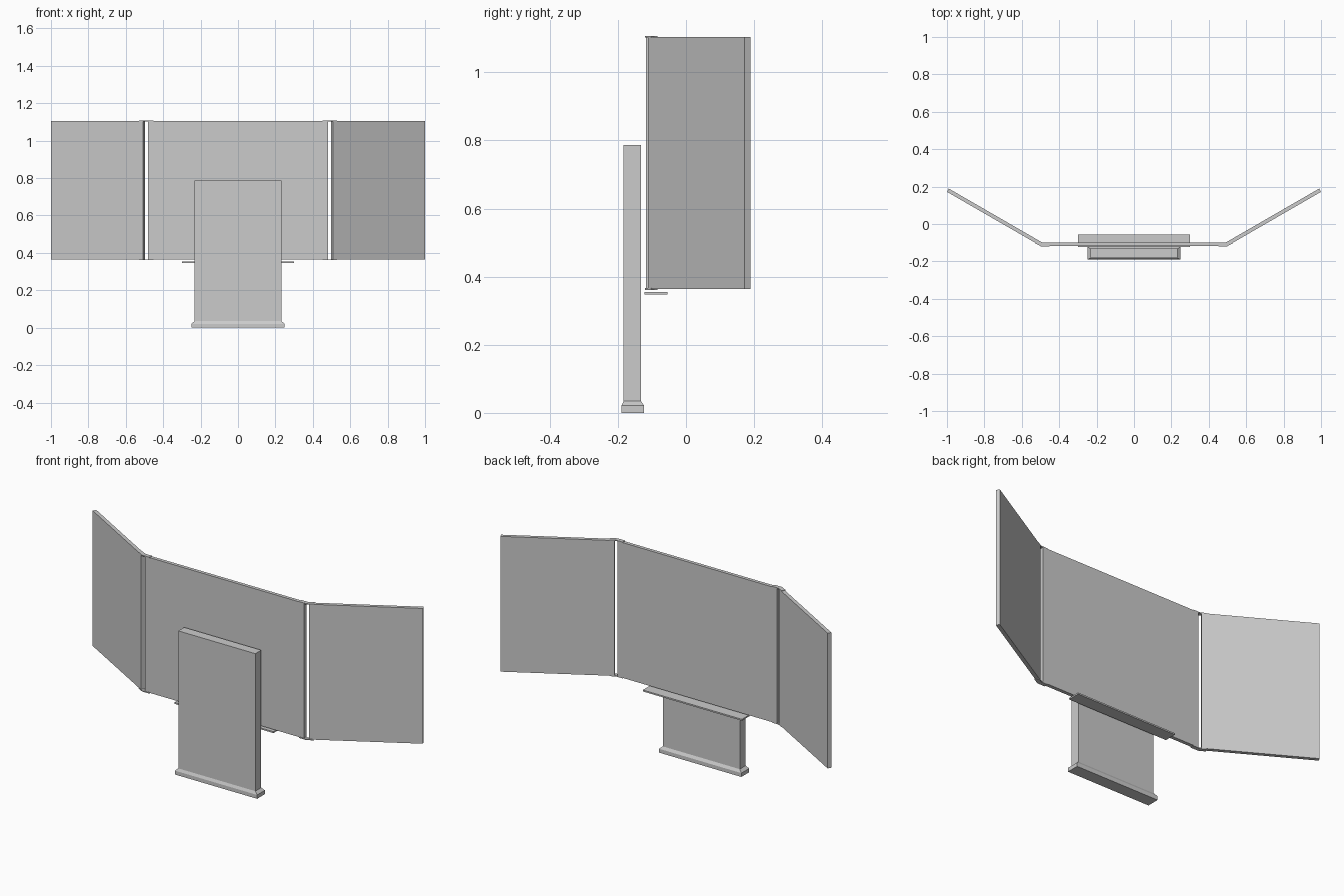
import bpy, bmesh
from math import sin, cos, radians

if "Cube" in bpy.data.objects:
    bpy.data.objects.remove(bpy.data.objects["Cube"])


def mesh_object(name, bm):
    bmesh.ops.recalc_face_normals(bm, faces=bm.faces)
    me = bpy.data.meshes.new(name)
    bm.to_mesh(me)
    bm.free()
    ob = bpy.data.objects.new(name, me)
    bpy.context.collection.objects.link(ob)
    return ob


def loft(name, rings):
    """Closed solid through equal-length rings of 3D points."""
    bm = bmesh.new()
    vs = [[bm.verts.new(p) for p in r] for r in rings]
    n = len(vs[0])
    for a, b in zip(vs, vs[1:]):
        for i in range(n):
            j = (i + 1) % n
            bm.faces.new((a[i], a[j], b[j], b[i]))
    bm.faces.new(vs[0][::-1])
    bm.faces.new(vs[-1])
    return mesh_object(name, bm)


def prism(name, outline, z0, z1):
    return loft(name, [[(x, y, z) for x, y in outline] for z in (z0, z1)])


def rect(hx, y0, y1):
    return [(-hx, y0), (hx, y0), (hx, y1), (-hx, y1)]


# Pedestal column and its bevelled foot
COL = rect(0.233, -0.183, -0.132)
FOOT = rect(0.249, -0.190, -0.123)
prism("pedestal_column", COL, 0.03, 0.787)
loft("pedestal_foot", [[(x, y, z) for x, y in o]
                       for o, z in ((FOOT, 0), (FOOT, 0.021), (COL, 0.035))])

# Centre panel and small shelf under it
Z0, Z1, T = 0.364, 1.104, 0.02
prism("centre_panel", rect(0.482, -0.117, -0.098), Z0, Z1)
prism("shelf", rect(0.30, -0.122, -0.055), 0.347, 0.355)

# Angled wings and the hinge plates bridging the gaps
a = radians(30)
back = (-T * sin(a), T * cos(a))
inner, outer = (0.508, -0.112), (1.0, 0.172)
wing = [inner, outer,
        (outer[0] + back[0], outer[1] + back[1]),
        (inner[0] + back[0], inner[1] + back[1])]
hinge = [(0.452, -0.120), (0.497, -0.120), (0.530, -0.102),
         (0.520, -0.083), (0.491, -0.098), (0.452, -0.098)]
for side, s in (("left", -1), ("right", 1)):
    def flip(o):
        return [(s * x, y) for x, y in o]
    prism(side + "_wing_panel", flip(wing), Z0, Z1)
    prism(side + "_top_hinge", flip(hinge), Z1 - 0.002, Z1 + 0.003)
    prism(side + "_bottom_hinge", flip(hinge), Z0 - 0.003, Z0 + 0.002)
